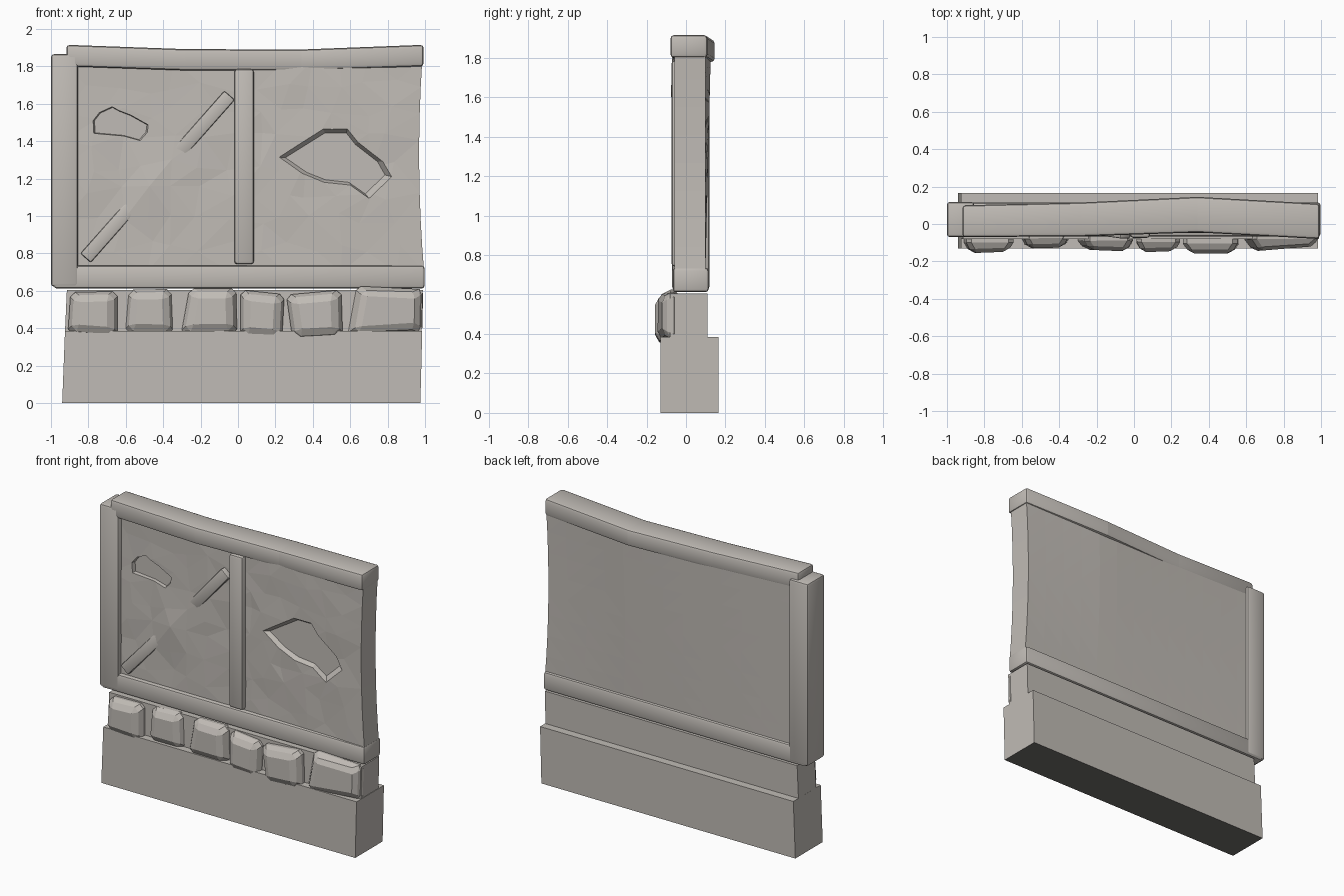
import bpy, bmesh, math, random
from mathutils import Vector, Matrix

if "Cube" in bpy.data.objects:
    bpy.data.objects.remove(bpy.data.objects["Cube"])

random.seed(4)


def material(name, colour):
    mat = bpy.data.materials.new(name)
    mat.diffuse_color = (*colour, 1)
    mat.use_nodes = True
    mat.node_tree.nodes["Principled BSDF"].inputs["Base Color"].default_value = mat.diffuse_color
    return mat


warm_grey = material("warm_grey", (0.53, 0.50, 0.465))
dark_grey = material("dark_grey", (0.165, 0.16, 0.15))


def finish(name, bm, bevel=0.0, segments=2, seams=()):
    bmesh.ops.recalc_face_normals(bm, faces=bm.faces[:])
    if bevel:
        sharp = [e for e in bm.edges if e.calc_face_angle(0) > math.radians(40)]
        bmesh.ops.bevel(bm, geom=sharp, offset=bevel, segments=segments,
                        profile=0.5, affect='EDGES', clamp_overlap=True)
    # open joints between beam lengths
    cuts = [e for e in bm.edges
            if any(all(abs(v.co.x - s) < 0.006 for v in e.verts) for s in seams)]
    if cuts:
        bmesh.ops.split_edges(bm, edges=cuts)
    mesh = bpy.data.meshes.new(name)
    bm.to_mesh(mesh)
    bm.free()
    mesh.materials.append(warm_grey)
    ob = bpy.data.objects.new(name, mesh)
    bpy.context.collection.objects.link(ob)
    return ob


def smooth(ob):
    bpy.ops.object.select_all(action='DESELECT')
    ob.select_set(True)
    bpy.context.view_layer.objects.active = ob
    bpy.ops.object.shade_smooth_by_angle(angle=math.radians(35))


def loft(name, rings, bevel=0.0, segments=2, seams=()):
    """Closed solid through a list of equal-length vertex rings."""
    bm = bmesh.new()
    vs = [[bm.verts.new(p) for p in r] for r in rings]
    n = len(rings[0])
    for a, b in zip(vs, vs[1:]):
        for i in range(n):
            bm.faces.new((a[i], a[(i + 1) % n], b[(i + 1) % n], b[i]))
    bm.faces.new(vs[0])
    bm.faces.new(vs[-1])
    return finish(name, bm, bevel, segments, seams)


def outline(points, y, scale=1.0, tilt=0.0):
    """Front outline placed at depth y, scaled about its middle."""
    cx = sum(p[0] for p in points) / len(points)
    cz = sum(p[1] for p in points) / len(points)
    return [(cx + (x - cx) * scale, y + tilt * (x - cx), cz + (z - cz) * scale)
            for x, z in points]


def slab(name, points, y0, y1, bevel=0.0):
    return loft(name, [outline(points, y0), outline(points, y1)], bevel)


def rect(x0, x1, z0, z1):
    return [(x0, z0), (x1, z0), (x1, z1), (x0, z1)]


# Stepped foundation with a dark underside
base = slab("foundation", [(-0.94, 0), (0.975, 0), (0.985, 0.385), (-0.925, 0.385)], -0.13, 0.165)
base.data.materials.append(dark_grey)
for f in base.data.polygons:
    f.material_index = int(f.normal.z < -0.9)
slab("upper_foundation", [(-0.925, 0.38), (0.982, 0.38), (0.988, 0.605), (-0.915, 0.605)], -0.08, 0.11)

# Timber frame
for name, box, y0, y1 in (
        ("bottom_beam", rect(-0.985, 0.998, 0.612, 0.735), -0.066, 0.115),
        ("left_post", rect(-1.0, -0.855, 0.622, 1.865), -0.07, 0.118),
        ("centre_post", rect(-0.02, 0.085, 0.742, 1.785), -0.074, 0.02)):
    smooth(slab(name, box, y0, y1, 0.016))

# Sagging top beam in three lengths: x, front, back, bottom, top at each section
sections = [(-0.918, -0.07, 0.10, 1.80, 1.915), (-0.28, -0.066, 0.115, 1.778, 1.892),
            (0.34, -0.045, 0.145, 1.778, 1.89), (0.993, -0.08, 0.108, 1.80, 1.915)]
smooth(loft("top_beam", [[(x, f, b), (x, k, b), (x, k, t), (x, f, t)]
                         for x, f, k, b, t in sections], 0.018, 2, (-0.28, 0.34)))

# Diagonal brace: two lengths whose inner ends sink into the plaster
low, high = Vector((-0.815, 0.775)), Vector((-0.045, 1.645))
along = high - low
side = Vector((-along.y, along.x)).normalized() * 0.037
for name, t0, t1, y_out in (("lower_brace", 0.0, 0.47, -0.066), ("upper_brace", 1.0, 0.52, -0.078)):
    rings = []
    for t, y in ((t0, y_out), (t1, -0.026)):
        p = low + along * t
        rings.append([((p + side * k).x, yy, (p + side * k).y)
                      for k, yy in ((-1, y), (1, y), (1, 0.0), (-1, 0.0))])
    smooth(loft(name, rings, 0.01))


# Uneven plaster wall
def wall_back(x, h):
    bulge = max(0, 1 - abs(x - 0.34) / (1.25 if x < 0.34 else 0.65))
    return 0.098 + 0.03 * h * bulge


bm = bmesh.new()
bmesh.ops.create_grid(bm, x_segments=13, y_segments=8, size=1,
                      matrix=Matrix.Rotation(math.pi / 2, 4, 'X'))
front = bm.verts[:]
res = bmesh.ops.extrude_face_region(bm, geom=bm.faces[:], use_keep_orig=True)
back = [v for v in res["geom"] if isinstance(v, bmesh.types.BMVert)]
for group, is_front in ((front, True), (back, False)):
    for v in group:
        u, h = (v.co.x + 1) / 2, (v.co.z + 1) / 2
        inner = 0.02 < u < 0.98 and 0.02 < h < 0.98
        right = 0.995 - 0.085 * h * (1 - h) - 0.01 * h
        x = -0.93 + u * (right + 0.93)
        z = 0.70 + h * 1.13
        if is_front:
            y = -0.037 - 0.02 * max(0, u - 0.5) * 2
            if inner:
                x += random.uniform(-0.04, 0.04)
                z += random.uniform(-0.04, 0.04)
                y += random.uniform(-0.005, 0.005)
                # slight swell where the brace is plastered over
                y -= 0.016 * math.exp(-((x + 0.44) ** 2 + (z - 1.19) ** 2) / 0.02)
        else:
            y = wall_back(x, h)
        v.co = (x, y, z)
bmesh.ops.triangulate(bm, faces=bm.faces[:])
wall = finish("plaster_wall", bm)

# Broken patches cut into the plaster with sloping sides
small_patch = [(-0.78, 1.51), (-0.745, 1.555), (-0.675, 1.587), (-0.635, 1.565), (-0.57, 1.54),
               (-0.475, 1.487), (-0.48, 1.445), (-0.52, 1.40), (-0.61, 1.425), (-0.775, 1.44)]
large_patch = [(0.215, 1.315), (0.295, 1.365), (0.455, 1.465), (0.585, 1.465), (0.64, 1.395),
               (0.775, 1.29), (0.82, 1.21), (0.70, 1.095), (0.60, 1.165), (0.46, 1.18),
               (0.345, 1.225)]
for points, depth, inner in ((small_patch, -0.012, 0.92), (large_patch, -0.018, 0.88)):
    cutter = loft("patch_cutter", [outline(points, -0.10, 1.08), outline(points, -0.05),
                                   outline(points, depth, inner)])
    cutter.hide_render = True
    mod = wall.modifiers.new("patch", 'BOOLEAN')
    mod.operation, mod.solver, mod.object = 'DIFFERENCE', 'EXACT', cutter
    bpy.context.view_layer.objects.active = wall
    bpy.ops.object.modifier_apply(modifier=mod.name)
    bpy.data.objects.remove(cutter)

# Row of chunky stones: front corners, how far each sticks out, sideways tilt
stones = [
    ([(-0.91, 0.37), (-0.645, 0.35), (-0.645, 0.597), (-0.895, 0.592)], -0.152, 0.03),
    ([(-0.605, 0.37), (-0.345, 0.365), (-0.355, 0.61), (-0.585, 0.605)], -0.128, 0.02),
    ([(-0.305, 0.365), (-0.005, 0.37), (-0.01, 0.613), (-0.26, 0.613)], -0.142, -0.03),
    ([(0.012, 0.355), (0.235, 0.335), (0.248, 0.58), (0.015, 0.605)], -0.148, 0.03),
    ([(0.292, 0.34), (0.56, 0.355), (0.552, 0.605), (0.258, 0.578)], -0.158, 0.0),
    ([(0.585, 0.355), (0.985, 0.38), (0.99, 0.608), (0.635, 0.625)], -0.133, 0.06)]
for i, (corners, y, tilt) in enumerate(stones):
    loft(f"stone_{i + 1}", [outline(corners, -0.04), outline(corners, y + 0.05),
                            outline(corners, y, 0.76, tilt)], 0.025, 1)
